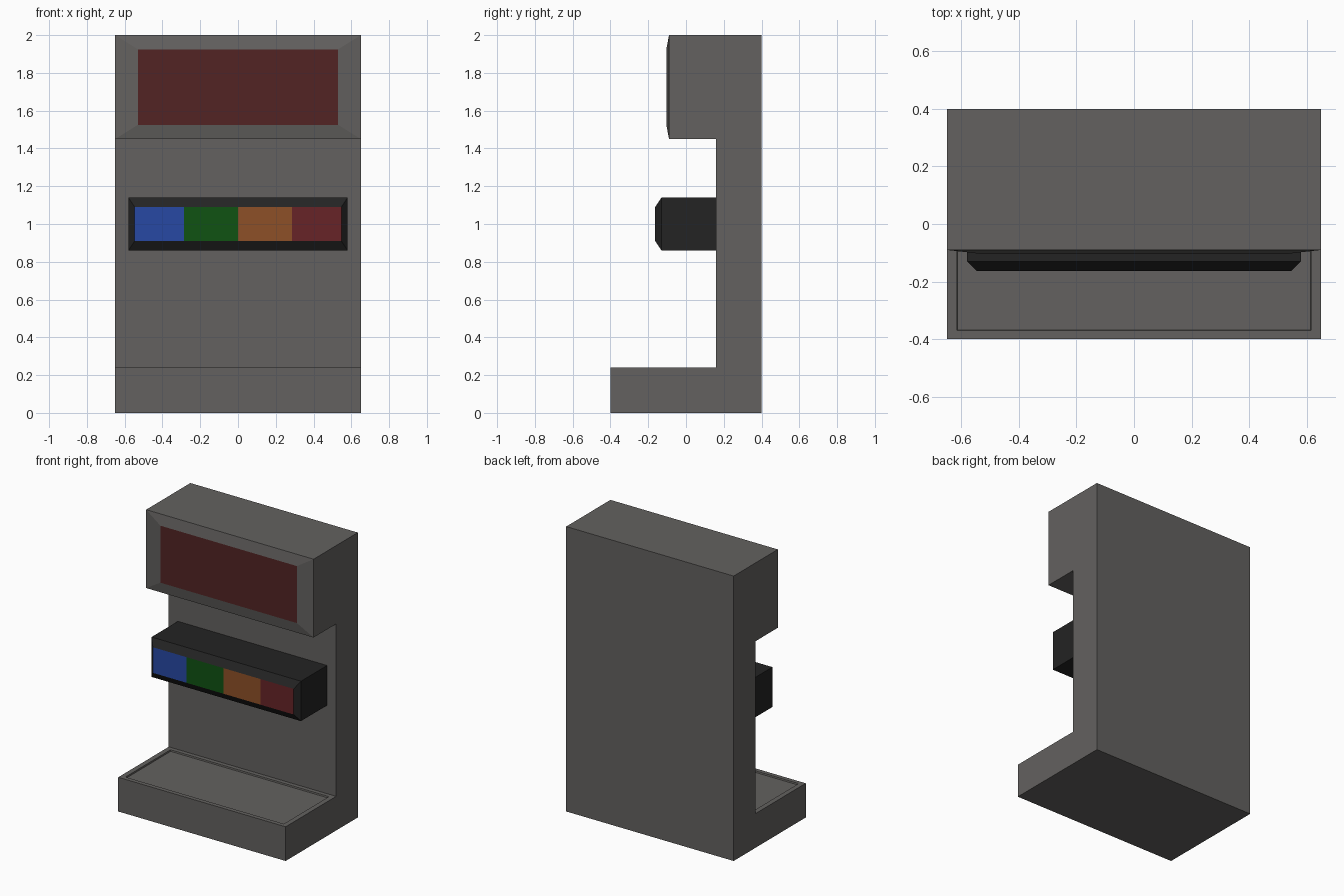
import bpy, bmesh, math
from mathutils import Vector

if "Cube" in bpy.data.objects:
    bpy.data.objects.remove(bpy.data.objects["Cube"])


def material(name, rgb):
    m = bpy.data.materials.new(name)
    m.diffuse_color = (*rgb, 1.0)
    m.use_nodes = True
    m.node_tree.nodes["Principled BSDF"].inputs["Base Color"].default_value = m.diffuse_color
    return m


grey = material("warm grey", (0.125, 0.12, 0.115))
black = material("black", (0.017, 0.017, 0.017))
screen_red = material("dark red", (0.085, 0.017, 0.017))
blue = material("blue", (0.02, 0.065, 0.37))
green = material("green", (0.005, 0.085, 0.006))
orange = material("orange", (0.27, 0.08, 0.02))
red = material("red", (0.135, 0.017, 0.02))


def extrude_profile(points, half_width):
    """Closed y-z profile extruded along x."""
    bm = bmesh.new()
    face = bm.faces.new([bm.verts.new((-half_width, y, z)) for y, z in points])
    ext = bmesh.ops.extrude_face_region(bm, geom=[face])
    moved = [g for g in ext["geom"] if isinstance(g, bmesh.types.BMVert)]
    bmesh.ops.translate(bm, verts=moved, vec=(2 * half_width, 0, 0))
    # keep the starting cap so that the solid is closed
    if not face.is_valid or len([f for f in bm.faces if len(f.verts) == len(points)]) < 2:
        start = sorted((v for v in bm.verts if v.co.x < 0), key=lambda v: v.index)
        bmesh.ops.holes_fill(bm, edges=[e for e in bm.edges if e.is_boundary])
    bmesh.ops.recalc_face_normals(bm, faces=bm.faces)
    return bm


def find_face(bm, normal, near):
    """Face with the given normal whose centre is closest to a point."""
    bm.normal_update()
    fits = [f for f in bm.faces if f.normal.dot(Vector(normal)) > 0.99]
    return min(fits, key=lambda f: (f.calc_center_median() - Vector(near)).length)


def inset_rect(bm, face, axis, half_x, low, high, shift):
    """Inset a face to a rectangle and push it by a vector."""
    mid = face.calc_center_median()[axis]
    bmesh.ops.inset_individual(bm, faces=[face], thickness=0.01)
    for v in face.verts:
        v.co.x = math.copysign(half_x, v.co.x)
        v.co[axis] = high if v.co[axis] > mid else low
        v.co += Vector(shift)
    bm.normal_update()


def finish(bm, name, materials):
    bmesh.ops.recalc_face_normals(bm, faces=bm.faces)
    mesh = bpy.data.meshes.new(name)
    bm.to_mesh(mesh)
    bm.free()
    for m in materials:
        mesh.materials.append(m)
    obj = bpy.data.objects.new(name, mesh)
    bpy.context.collection.objects.link(obj)
    return obj


# Cabinet: foot, back wall and overhanging head in one profile
profile = [(-0.4, 0), (0.4, 0), (0.4, 2), (-0.09, 2), (-0.09, 1.45),
           (0.16, 1.45), (0.16, 0.24), (-0.4, 0.24)]
cabinet = extrude_profile(profile, 0.65)

# Sloping frame and screen on the head
screen = find_face(cabinet, (0, -1, 0), (0, -0.09, 1.72))
inset_rect(cabinet, screen, 2, 0.53, 1.525, 1.925, (0, -0.014, 0))
screen.material_index = 1

# Shallow tray in the foot
tray = find_face(cabinet, (0, 0, 1), (0, -0.12, 0.24))
inset_rect(cabinet, tray, 1, 0.615, -0.37, 0.13, (0, 0, 0))
inset_rect(cabinet, tray, 1, 0.613, -0.368, 0.128, (0, 0, -0.01))
finish(cabinet, "cabinet", [grey, screen_red])

# Control bar with a chamfered front
bar = extrude_profile([(-0.13, 0.86), (0.16, 0.86), (0.16, 1.14), (-0.13, 1.14)], 0.58)
front = find_face(bar, (0, -1, 0), (0, -0.13, 1))
inset_rect(bar, front, 2, 0.547, 0.91, 1.09, (0, -0.033, 0))

# Front of the bar cut into four coloured panels
for x in (-0.287, 0, 0.287):
    faces = [f for f in bar.faces if f.calc_center_median().y < -0.16]
    edges = {e for f in faces for e in f.edges}
    verts = {v for f in faces for v in f.verts}
    bmesh.ops.bisect_plane(bar, geom=faces + list(edges) + list(verts),
                           plane_co=(x, 0, 0), plane_no=(1, 0, 0))
for f in bar.faces:
    c = f.calc_center_median()
    if all(v.co.y < -0.16 for v in f.verts):
        f.material_index = 1 + sum(c.x > x for x in (-0.287, 0, 0.287))
finish(bar, "control_bar", [black, blue, green, orange, red])
